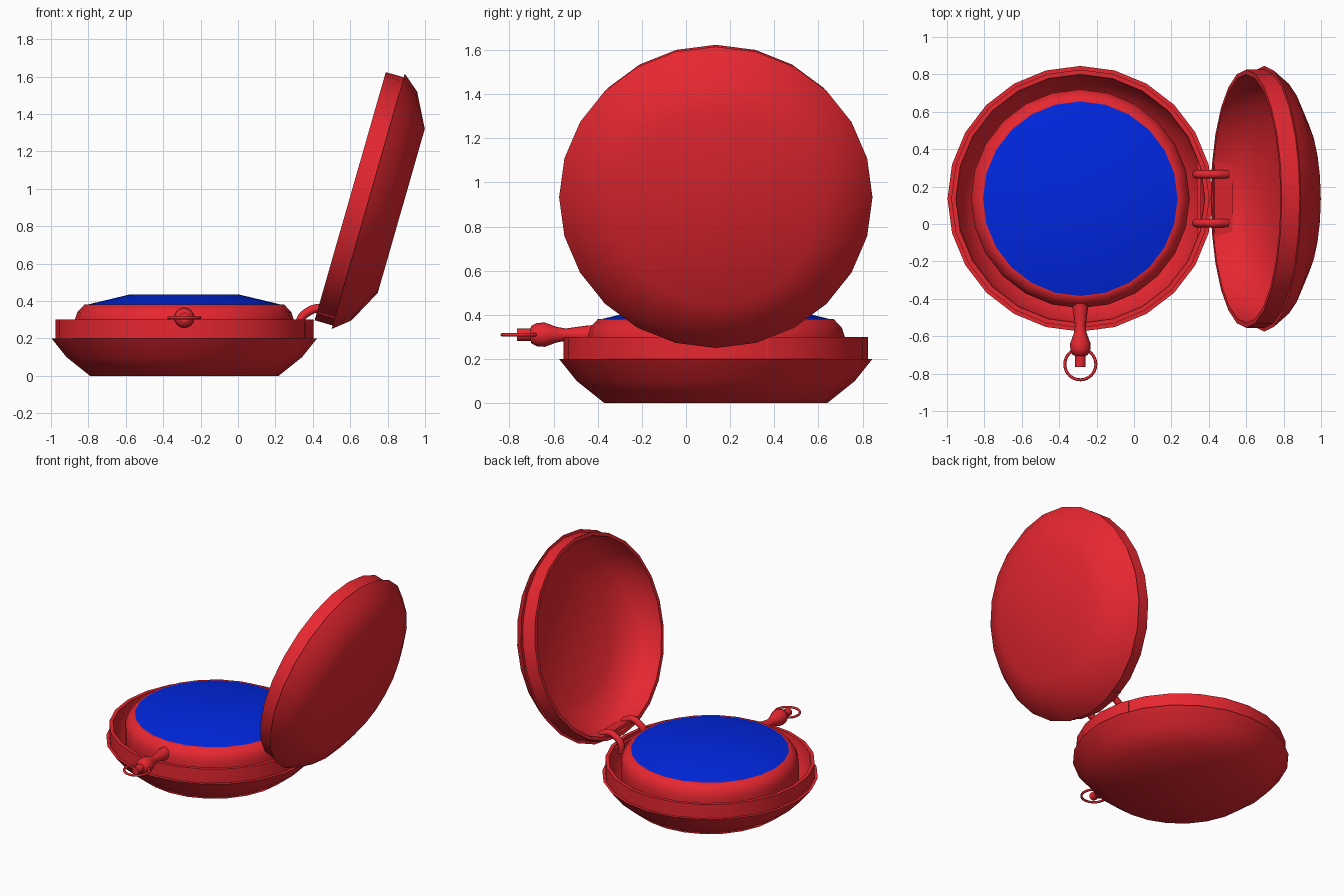
import bpy, bmesh
from math import sin, cos, pi, radians
from mathutils import Matrix, Vector

if "Cube" in bpy.data.objects:
    bpy.data.objects.remove(bpy.data.objects["Cube"])

CX, CY = -0.287, 0.135      # centre of the case
TILT = radians(106)         # swing of the open lid


def material(name, color):
    m = bpy.data.materials.new(name)
    m.diffuse_color = color
    m.use_nodes = True
    m.node_tree.nodes["Principled BSDF"].inputs["Base Color"].default_value = m.diffuse_color
    return m


RED = material("red_metal", (0.8, 0.02, 0.03, 1))
BLUE = material("blue_glass", (0.0, 0.02, 0.75, 1))


def finish(name, bm, matrix, mat, angle=50):
    bmesh.ops.recalc_face_normals(bm, faces=bm.faces)
    me = bpy.data.meshes.new(name)
    bm.to_mesh(me)
    bm.free()
    ob = bpy.data.objects.new(name, me)
    bpy.context.collection.objects.link(ob)
    ob.matrix_world = matrix
    me.materials.append(mat)
    bpy.ops.object.select_all(action='DESELECT')
    ob.select_set(True)
    bpy.context.view_layer.objects.active = ob
    bpy.ops.object.shade_smooth_by_angle(angle=radians(angle))
    return ob


def lathe(name, profile, matrix, mat=RED, steps=24):
    """Spin an (r, z) profile about local z."""
    bm = bmesh.new()
    vs = [bm.verts.new((r, 0, z)) for r, z in profile]
    es = [bm.edges.new(p) for p in zip(vs, vs[1:])]
    bmesh.ops.spin(bm, geom=vs + es, cent=(0, 0, 0), axis=(0, 0, 1),
                   angle=2 * pi, steps=steps)
    bmesh.ops.remove_doubles(bm, verts=bm.verts, dist=1e-4)
    return finish(name, bm, matrix, mat)


def plate(name, size, matrix):
    bm = bmesh.new()
    bmesh.ops.create_cube(bm, size=1, matrix=Matrix.Diagonal((*size, 1)))
    return finish(name, bm, matrix, RED, 30)


def rod(name, points, radius):
    """Round rod through a few points."""
    cu = bpy.data.curves.new(name, 'CURVE')
    cu.dimensions = '3D'
    cu.bevel_depth, cu.bevel_resolution = radius, 2
    cu.resolution_u, cu.use_fill_caps = 4, True
    sp = cu.splines.new('BEZIER')
    sp.bezier_points.add(len(points) - 1)
    for bp, p in zip(sp.bezier_points, points):
        bp.co = p
        bp.handle_left_type = bp.handle_right_type = 'AUTO'
    cu.materials.append(RED)
    ob = bpy.data.objects.new(name, cu)
    bpy.context.collection.objects.link(ob)


base = Matrix.Translation((CX, CY, 0))
lid = Matrix.Translation((0.60, CY, 0.96)) @ Matrix.Rotation(TILT, 4, 'Y')

# Hollow case shell
lathe("case_shell", [(0, 0), (0.505, 0), (0.63, 0.1), (0.71, 0.2), (0.69, 0.2),
                     (0.69, 0.3), (0.665, 0.3), (0.655, 0.2), (0.58, 0.1),
                     (0.48, 0.03), (0, 0.03)], base)

# Inner movement housing and domed glass
lathe("movement_housing", [(0.48, 0.03), (0.585, 0.12), (0.585, 0.3), (0.572, 0.34),
                           (0.535, 0.38), (0.515, 0.38), (0, 0.37)], base)
lathe("glass", [(0.52, 0.375), (0.52, 0.38), (0.29, 0.435), (0, 0.435)], base, BLUE)

# Hollow lid, z = 0 at its rim
lathe("lid_shell", [(0, 0.284), (0.456, 0.284), (0.636, 0.19), (0.71, 0.1), (0.69, 0.1),
                    (0.69, 0), (0.665, 0), (0.655, 0.1), (0.59, 0.185),
                    (0.44, 0.255), (0, 0.255)], lid)

# Winding crown along -y
crown = Matrix.Translation((CX, CY, 0.31)) @ Matrix.Rotation(radians(90), 4, 'X')
lathe("winding_crown", [(0, 0.52), (0.045, 0.52), (0.042, 0.58), (0.028, 0.68),
                        (0.035, 0.72), (0.055, 0.775), (0.053, 0.81), (0.04, 0.835),
                        (0.028, 0.84), (0.028, 0.9), (0, 0.9)], crown, steps=16)

# Chain ring
ring = [(0.083 + 0.008 * cos(a), 0.008 * sin(a)) for a in
        (i * pi / 4 for i in range(9))]
lathe("chain_ring", ring, Matrix.Translation((CX, -0.75, 0.31)), steps=32)

# Hinge plates on the inner walls
plate("case_hinge_plate", (0.02, 0.475, 0.1),
      Matrix.Translation((CX + 0.635, CY, 0.24)))
plate("lid_hinge_plate", (0.02, 0.475, 0.1),
      lid @ Matrix.Translation((0.64, 0, 0.055)))

# Hinge arms joining case and lid
for side, dy in (("front", -0.13), ("back", 0.13)):
    y = CY + dy
    rod(side + "_hinge_arm", [Vector((x, y, z)) for x, z in
        ((0.34, 0.24), (0.335, 0.3), (0.375, 0.342), (0.43, 0.36), (0.5, 0.325))], 0.023)
